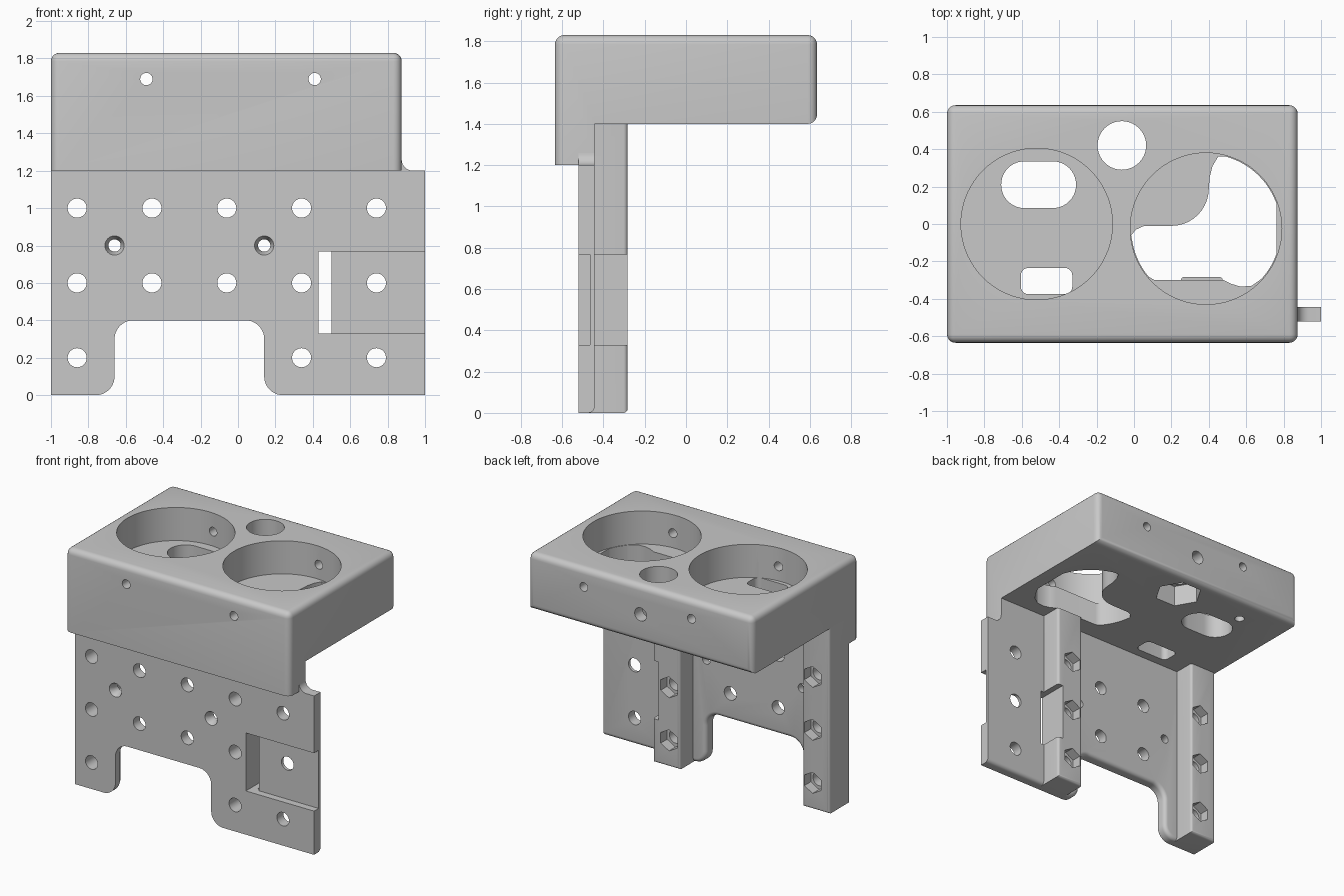
import bpy, bmesh, math

if "Cube" in bpy.data.objects:
    bpy.data.objects.remove(bpy.data.objects["Cube"], do_unlink=True)

grey = bpy.data.materials.new("plain grey")
grey.use_nodes = True
colour = (0.58, 0.58, 0.58, 1)
grey.diffuse_color = colour
grey.node_tree.nodes["Principled BSDF"].inputs["Base Color"].default_value = colour

PLACE = {"x": lambda a, b, t: (t, a, b),
         "y": lambda a, b, t: (a, t, b),
         "z": lambda a, b, t: (a, b, t)}


def arc(cx, cy, r, start, end, n=10):
    angles = [math.radians(start + (end - start) * i / n) for i in range(n + 1)]
    return [(cx + r * math.cos(a), cy + r * math.sin(a)) for a in angles]


def ring(cx, cy, r, n=32, turn=0):
    return arc(cx, cy, r, turn, turn + 360, n)[:-1]


def rounded(x0, x1, y0, y1, r):
    return (arc(x1 - r, y1 - r, r, 0, 90) + arc(x0 + r, y1 - r, r, 90, 180)
            + arc(x0 + r, y0 + r, r, 180, 270) + arc(x1 - r, y0 + r, r, 270, 360))


def rect(x0, x1, y0, y1):
    return [(x0, y0), (x1, y0), (x1, y1), (x0, y1)]


def prism(name, profile, axis, lo, hi, bevel=0, rule=None, end_profile=None):
    """Extrude a profile along an axis, rounding the edges chosen by a rule."""
    bm = bmesh.new()
    ends = [[bm.verts.new(PLACE[axis](a, b, t)) for a, b in pts]
            for t, pts in ((lo, profile), (hi, end_profile or profile))]
    n = len(profile)
    bm.faces.new(ends[0])
    bm.faces.new(ends[1][::-1])
    for i in range(n):
        j = (i + 1) % n
        bm.faces.new((ends[0][j], ends[0][i], ends[1][i], ends[1][j]))
    bmesh.ops.recalc_face_normals(bm, faces=bm.faces)
    if bevel:
        chosen = [e for e in bm.edges if rule(e.verts[0].co, e.verts[1].co)]
        bmesh.ops.bevel(bm, geom=chosen, offset=bevel, segments=5, profile=0.5,
                        affect="EDGES", clamp_overlap=True)
    mesh = bpy.data.meshes.new(name)
    bm.to_mesh(mesh)
    bm.free()
    mesh.materials.append(grey)
    ob = bpy.data.objects.new(name, mesh)
    bpy.context.collection.objects.link(ob)
    return ob


def span(mesh):
    """Sum of the side lengths of the bounding box."""
    return sum(max((v.co[i] for v in mesh.vertices), default=0)
               - min((v.co[i] for v in mesh.vertices), default=0) for i in range(3))


def combine(target, tool, operation="DIFFERENCE"):
    """Apply a boolean, trying the next solver if the body comes out damaged."""
    size = span(target.data)
    for solver in ("EXACT", "MANIFOLD", "FLOAT"):
        mod = target.modifiers.new("combine", "BOOLEAN")
        mod.operation, mod.solver, mod.object = operation, solver, tool
        bpy.context.view_layer.update()
        graph = bpy.context.evaluated_depsgraph_get()
        result = bpy.data.meshes.new_from_object(target.evaluated_get(graph))
        target.modifiers.remove(mod)
        if span(result) > size - 0.001:
            target.data = result
            break
    bpy.data.objects.remove(tool, do_unlink=True)


def cut(target, profile, axis, lo, hi, end_profile=None):
    combine(target, prism("cutter", profile, axis, lo, hi, end_profile=end_profile))


# Head block with a front lip
FRONT, BACK, TOP, UNDER, LIP = -0.635, 0.635, 1.83, 1.4, 1.2
P_FRONT, P_BACK = -0.52, -0.443


def head_edge(a, b):
    lip_bottom = a.z < LIP + 0.01 and b.z < LIP + 0.01
    lip_back = abs(a.y - P_BACK) < 0.01 or abs(b.y - P_BACK) < 0.01
    return not lip_bottom and not lip_back


head = prism("head_block",
             [(FRONT, LIP), (P_BACK, LIP), (P_BACK, UNDER),
              (BACK, UNDER), (BACK, TOP), (FRONT, TOP)],
             "x", -1, 0.875, 0.045, head_edge)

# Two round pockets
FLOOR = 1.58
cut(head, ring(-0.52, 0, 0.405, 72), "z", FLOOR, 2)
cut(head, ring(0.385, -0.025, 0.405, 72), "z", FLOOR, 2)

# Openings in the pocket floors
cut(head, rounded(-0.71, -0.31, 0.085, 0.335, 0.124), "z", 1.3, 1.7)
cut(head, rounded(-0.605, -0.33, -0.375, -0.235, 0.04), "z", 1.3, 1.7)
opening = ([(-0.015, -0.06), (0.01, -0.03), (0.05, -0.012)]
           + arc(0.2, 0.19, 0.2, -90, 0)
           + [(0.405, 0.25), (0.42, 0.31), (0.45, 0.36)]
           + arc(0.385, -0.025, 0.4, 75, 20)
           + arc(0.385, -0.025, 0.4, -20, -42)
           + [(0.63, -0.33), (0.57, -0.335), (0.52, -0.32), (0.48, -0.3), (0.11, -0.3)]
           + arc(0.385, -0.025, 0.4, 220, 190))
cut(head, opening, "z", 1.3, 1.7)

# Cable hole with a hexagonal seat below, a set-screw hole and a blind hole
cut(head, ring(-0.065, 0.42, 0.13, 40), "z", 1.3, 2)
cut(head, ring(-0.065, 0.42, 0.17, 6), "z", 1.3, 1.56)
cut(head, ring(-0.065, 1.61, 0.05), "y", 0.43, 0.8)
cut(head, ring(-0.63, 0.43, 0.035), "z", 1.3, 1.55)
for x in (-0.49, 0.41):
    cut(head, ring(x, 1.69, 0.033), "y", -0.8, 0.8)

# Mounting plate with a rounded arch cut from its lower edge
outline = ([(-1, 0)] + arc(-0.76, 0.1, 0.1, -90, 0) + arc(-0.56, 0.3, 0.1, 180, 90)
           + arc(0.04, 0.3, 0.1, 90, 0) + arc(0.24, 0.1, 0.1, 180, 270)
           + [(1, 0), (1, LIP)] + arc(0.935, 1.26, 0.06, 270, 180)
           + [(0.875, LIP), (-1, LIP)])
plate = prism("mounting_plate", outline, "y", P_FRONT, P_BACK, 0.03,
              lambda a, b: min(a.y, b.y) > P_BACK - 0.01 and max(a.z, b.z) < 0.45)

# Two upright ribs behind the plate
RIB_BACK = -0.283
for x0, x1 in ((-1, -0.775), (0.25, 0.475)):
    rib = prism("rib", rect(x0, x1, 0, UNDER), "y", -0.5, RIB_BACK, 0.02,
                lambda a, b: min(a.y, b.y) > RIB_BACK - 0.01 and min(a.z, b.z) < 1)
    combine(plate, rib, "UNION")

# Bolt holes, with hexagonal nut seats in the ribs
for z in (0.2, 0.6, 1.0):
    for x in (-0.86, -0.46, -0.06, 0.34, 0.74):
        if z > 0.3 or x not in (-0.46, -0.06):
            cut(plate, ring(x, z, 0.051), "y", -0.7, -0.2)
        if x in (-0.86, 0.34):
            cut(plate, ring(x, z, 0.08, 6, 30), "y", -0.36, -0.2)

# Countersunk holes
for x in (-0.66, 0.14):
    cut(plate, ring(x, 0.8, 0.033), "y", -0.7, -0.2)
    cut(plate, ring(x, 0.8, 0.056), "y", -0.53, -0.48, ring(x, 0.8, 0.033))

# Side recess and through slot
cut(plate, rect(0.47, 1.1, 0.33, 0.768), "y", -0.7, -0.466)
cut(plate, rect(0.43, 0.5, 0.33, 0.768), "y", -0.7, -0.2)

# Smooth the rounded edges and keep the sharp ones
bpy.ops.object.select_all(action="DESELECT")
for ob in (head, plate):
    ob.select_set(True)
    bpy.context.view_layer.objects.active = ob
bpy.ops.object.shade_smooth_by_angle(angle=math.radians(30))
